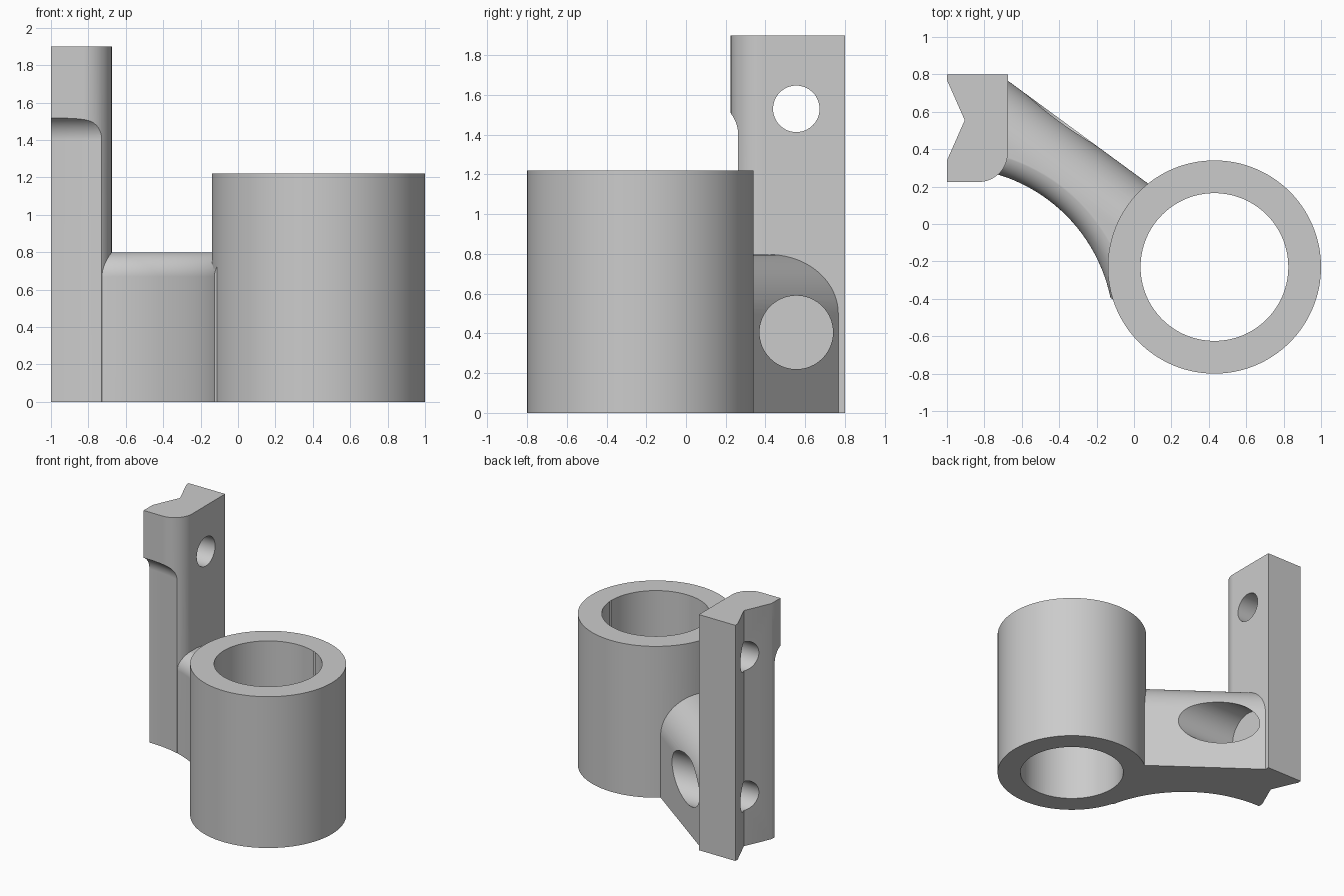
import bpy, bmesh, math
from mathutils import Matrix, Vector

cube = bpy.data.objects.get("Cube")
if cube:
    bpy.data.objects.remove(cube, do_unlink=True)

grey = bpy.data.materials.new("plain grey")
grey.use_nodes = True
GREY = (0.6, 0.6, 0.6, 1)
grey.diffuse_color = GREY
grey.node_tree.nodes["Principled BSDF"].inputs["Base Color"].default_value = GREY


def finish(name, bm):
    bmesh.ops.recalc_face_normals(bm, faces=bm.faces)
    me = bpy.data.meshes.new(name)
    bm.to_mesh(me)
    bm.free()
    me.materials.append(grey)
    ob = bpy.data.objects.new(name, me)
    bpy.context.collection.objects.link(ob)
    return ob


def prism(name, points, shift):
    """Extrude a closed outline of 3D points along a vector."""
    bm = bmesh.new()
    face = bm.faces.new([bm.verts.new(p) for p in points])
    new = bmesh.ops.extrude_face_region(bm, geom=[face])["geom"]
    verts = [v for v in new if isinstance(v, bmesh.types.BMVert)]
    bmesh.ops.translate(bm, verts=verts, vec=Vector(shift))
    return finish(name, bm)


def lathe(name, profile, cx, cy, steps=128):
    """Turn a (radius, z) profile around a vertical axis."""
    bm = bmesh.new()
    vs = [bm.verts.new((cx + r, cy, z)) for r, z in profile]
    es = [bm.edges.new(p) for p in zip(vs, vs[1:])]
    bmesh.ops.spin(bm, geom=vs + es, cent=(cx, cy, 0), axis=(0, 0, 1),
                   angle=2 * math.pi, steps=steps, use_duplicate=False)
    bmesh.ops.remove_doubles(bm, verts=bm.verts, dist=1e-5)
    return finish(name, bm)


def rod_x(name, radius, x0, x1, y, z):
    """Cylinder lying along x."""
    bm = bmesh.new()
    place = Matrix.Translation(((x0 + x1) / 2, y, z)) @ Matrix.Rotation(math.pi / 2, 4, 'Y')
    bmesh.ops.create_cone(bm, cap_ends=True, segments=64, radius1=radius,
                          radius2=radius, depth=x1 - x0, matrix=place)
    return finish(name, bm)


def combine(ob, other, operation):
    """Apply a boolean and remove the helper object."""
    other.hide_render = True
    mod = ob.modifiers.new("cut", 'BOOLEAN')
    mod.operation, mod.solver, mod.object = operation, 'EXACT', other
    bpy.context.view_layer.update()
    deps = bpy.context.evaluated_depsgraph_get()
    me = bpy.data.meshes.new_from_object(ob.evaluated_get(deps))
    ob.modifiers.clear()
    ob.data = me
    bpy.data.objects.remove(other, do_unlink=True)


def arc(cx, cy, rx, ry, a0, a1, n):
    return [(cx + rx * math.cos(math.radians(a0 + (a1 - a0) * i / n)),
             cy + ry * math.sin(math.radians(a0 + (a1 - a0) * i / n))) for i in range(n + 1)]


RING = (0.43, -0.23)      # sleeve axis
HOLLOW = (-0.98, -0.57)   # axis of the concave front sweep
HOLE_Y = 0.555

# Mounting post: V groove on its outer side, one rounded corner
plan = [(-1, 0.8), (-1, 0.77), (-0.905, HOLE_Y), (-1, 0.34), (-1, 0.225)]
plan += arc(-0.83, 0.38, 0.155, 0.155, -90, 0, 16) + [(-0.675, 0.8)]
bracket = prism("bracket", [(x, y, 0) for x, y in plan], (0, 0, 1.9))

# Concave relief on the lower front of the post, round at its top
profile = [(0, -0.1), (0.87, -0.1)] + arc(0.74, 1.40, 0.13, 0.13, 0, 90, 12) + [(0, 1.53)]
combine(bracket, lathe("post_relief", profile, *HOLLOW), 'DIFFERENCE')

# Arm: slanted bar with a large round along its top back edge
section = [(0.1, 0), (0.858, 0)] + arc(0.508, 0.50, 0.35, 0.297, 0, 90, 20) + [(0.1, 0.797)]
arm = prism("arm", [(-0.8, y, z) for y, z in section], (0.9, -0.66, 0))

# Concave front of the arm, flaring into a round top edge
profile = [(0, -0.1), (0.872, -0.1)] + arc(1.002, 0.67, 0.13, 0.13, 180, 90, 12)
profile += [(1.002, 0.9), (0, 0.9)]
combine(arm, lathe("arm_hollow", profile, *HOLLOW), 'DIFFERENCE')

# Keep the arm inside the back of the post
trim = [(-1.2, 0.795, -0.2), (0.5, 0.795, -0.2), (0.5, 1.5, -0.2), (-1.2, 1.5, -0.2)]
combine(arm, prism("back_trim", trim, (0, 0, 1.5)), 'DIFFERENCE')

# Join arm and sleeve to the post
combine(bracket, arm, 'UNION')
sleeve = lathe("sleeve", [(0, 0), (0.57, 0), (0.57, 1.22), (0, 1.22)], *RING)
combine(bracket, sleeve, 'UNION')

# Sleeve bore, two screw holes and the counterbore through the arm
bore = lathe("bore", [(0, -0.2), (0.395, -0.2), (0.395, 1.5), (0, 1.5)], *RING)
combine(bracket, bore, 'DIFFERENCE')
for z in (0.405, 1.53):
    combine(bracket, rod_x("screw_hole", 0.117, -1.2, -0.5, HOLE_Y, z), 'DIFFERENCE')
combine(bracket, rod_x("counterbore", 0.185, -0.678, 0.6, HOLE_Y, 0.405), 'DIFFERENCE')

# Smooth the rounds, keep the edges sharp
bpy.ops.object.select_all(action='DESELECT')
bracket.select_set(True)
bpy.context.view_layer.objects.active = bracket
bpy.ops.object.shade_smooth_by_angle(angle=math.radians(25))
weighted = bracket.modifiers.new("even_shading", 'WEIGHTED_NORMAL')
weighted.keep_sharp = True
